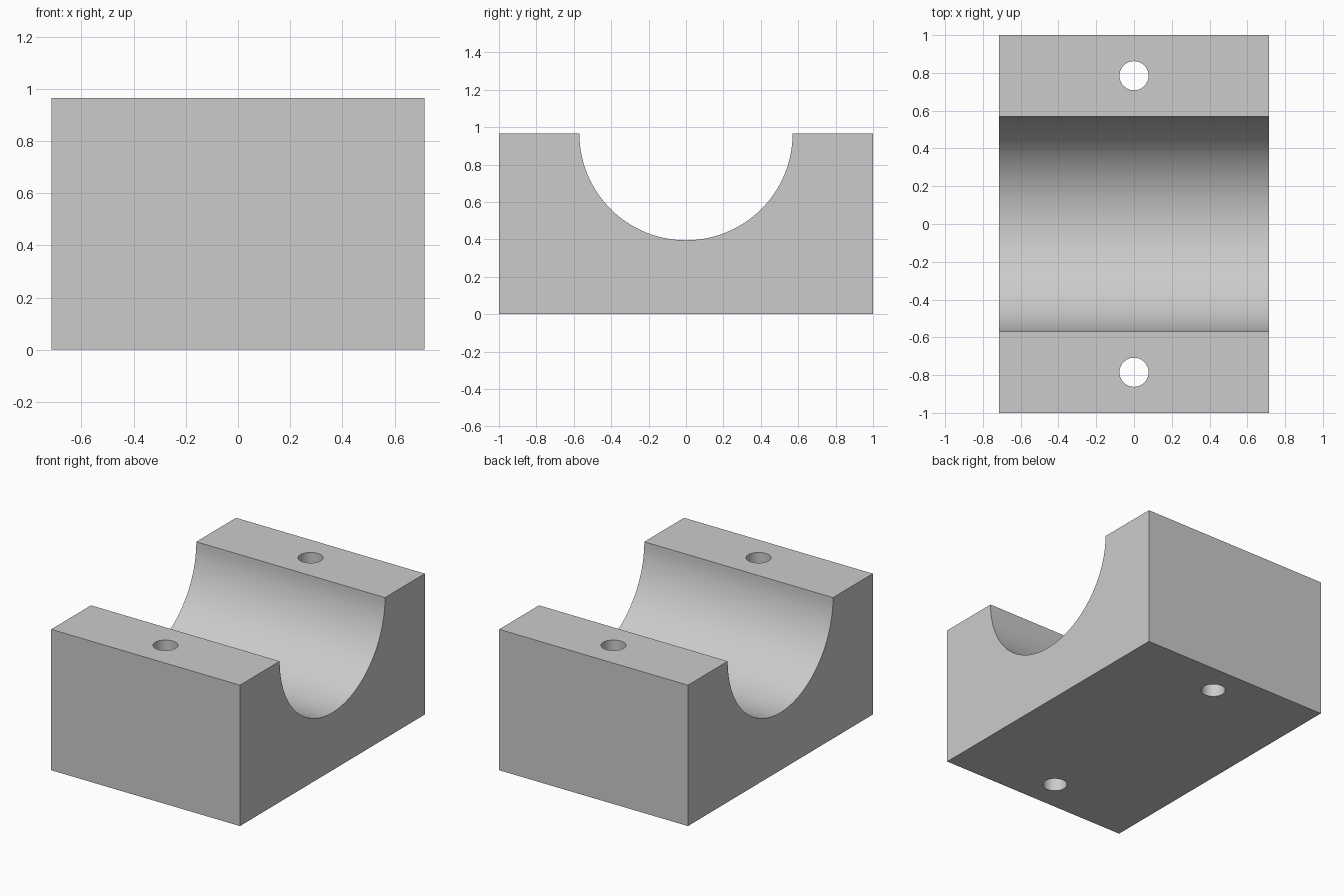
import bpy
import bmesh
from math import cos, sin, pi, radians
from mathutils import Vector

HALF_X, HALF_Y, HEIGHT = 0.715, 1.0, 0.965
GROOVE_R = 0.57
HOLE_Y, HOLE_R = 0.785, 0.077
ARC_STEPS = 64

cube = bpy.data.objects.get("Cube")
if cube:
    bpy.data.objects.remove(cube, do_unlink=True)

# Plain grey material
grey = bpy.data.materials.new("plain_grey")
grey.use_nodes = True
colour = (0.6, 0.6, 0.6, 1.0)
grey.diffuse_color = colour
grey.node_tree.nodes["Principled BSDF"].inputs["Base Color"].default_value = colour


def add_object(name, bm):
    bmesh.ops.recalc_face_normals(bm, faces=bm.faces)
    mesh = bpy.data.meshes.new(name)
    bm.to_mesh(mesh)
    bm.free()
    mesh.materials.append(grey)
    obj = bpy.data.objects.new(name, mesh)
    bpy.context.collection.objects.link(obj)
    return obj


# Saddle block: side profile with a half-round groove, extruded across x
profile = [(-HALF_Y, HEIGHT), (-HALF_Y, 0), (HALF_Y, 0), (HALF_Y, HEIGHT)]
for i in range(ARC_STEPS + 1):
    a = pi * i / ARC_STEPS
    profile.append((GROOVE_R * cos(a), HEIGHT - GROOVE_R * sin(a)))
bm = bmesh.new()
face = bm.faces.new([bm.verts.new((-HALF_X, y, z)) for y, z in profile])
grown = bmesh.ops.extrude_face_region(bm, geom=[face])["geom"]
bmesh.ops.translate(bm, vec=Vector((2 * HALF_X, 0, 0)),
                    verts=[v for v in grown if isinstance(v, bmesh.types.BMVert)])
block = add_object("saddle_block", bm)

# Bolt holes: one cutter on each shoulder, running right through
bm = bmesh.new()
for side in (-1, 1):
    made = bmesh.ops.create_cone(bm, cap_ends=True, segments=48, radius1=HOLE_R,
                                 radius2=HOLE_R, depth=HEIGHT + 0.2)
    bmesh.ops.translate(bm, vec=Vector((0, side * HOLE_Y, HEIGHT / 2)), verts=made["verts"])
cutter = add_object("bolt_hole_cutter", bm)
cutter.hide_render = True

cut = block.modifiers.new("bolt_holes", "BOOLEAN")
cut.operation = "DIFFERENCE"
cut.solver = "EXACT"
cut.object = cutter

bpy.ops.object.select_all(action="DESELECT")
block.select_set(True)
bpy.context.view_layer.objects.active = block
bpy.ops.object.modifier_apply(modifier=cut.name)
bpy.data.objects.remove(cutter, do_unlink=True)

# Smooth groove and bores, crisp edges elsewhere
bpy.ops.object.shade_smooth_by_angle(angle=radians(30))
